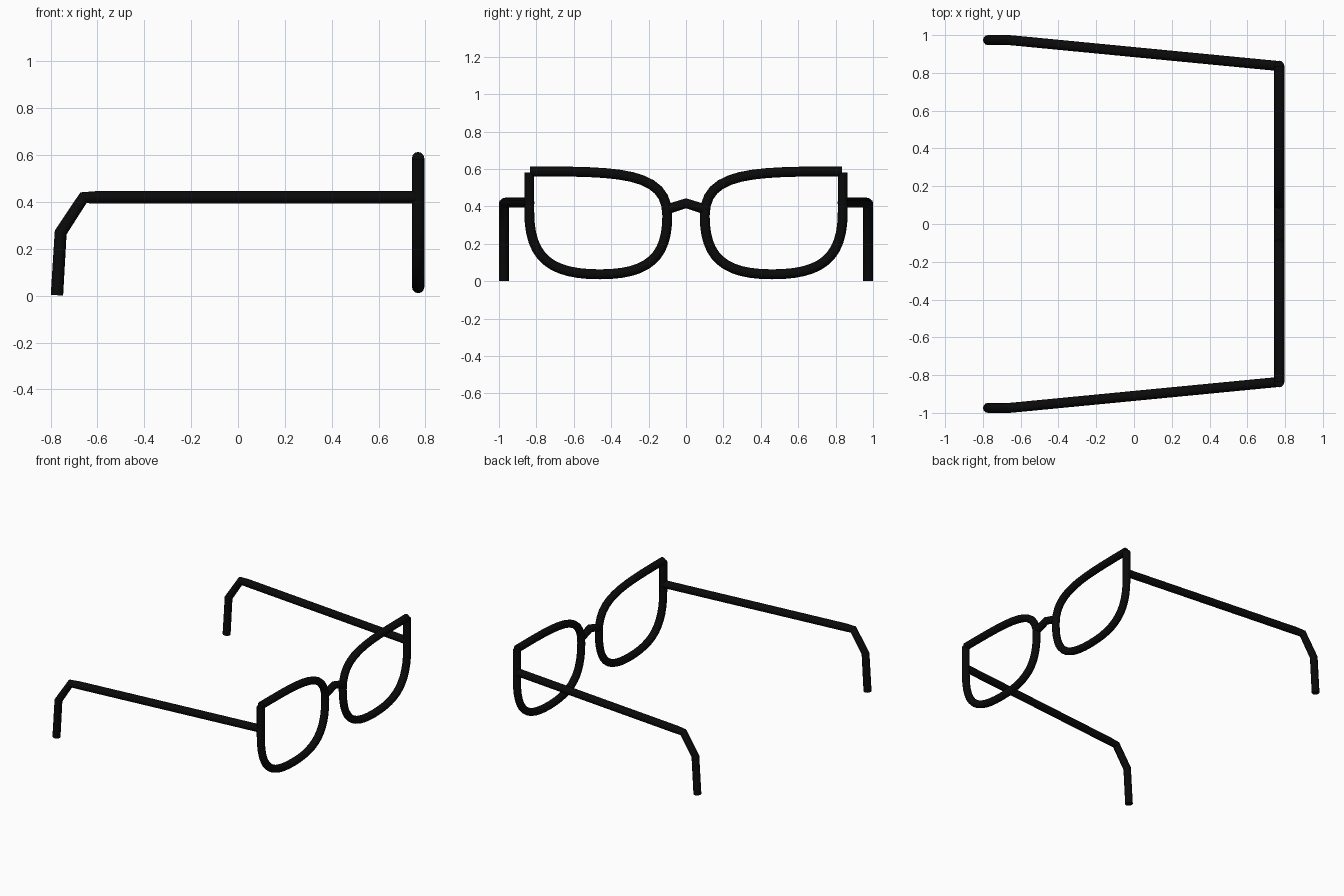
import bpy
import math

if "Cube" in bpy.data.objects:
    bpy.data.objects.remove(bpy.data.objects["Cube"])

RADIUS = 0.0265
FRONT_X = 0.769

black = bpy.data.materials.new("black frame")
black.diffuse_color = (0.003, 0.003, 0.003, 1)
black.use_nodes = True
black.node_tree.nodes["Principled BSDF"].inputs["Base Color"].default_value = black.diffuse_color


def tube(name, points, bezier=False):
    """Round capped tube; bezier points are (left handle, knot, right handle)."""
    cu = bpy.data.curves.new(name, 'CURVE')
    cu.dimensions = '3D'
    cu.bevel_depth = RADIUS
    cu.bevel_resolution = 4
    cu.use_fill_caps = True
    cu.resolution_u = 12
    if bezier:
        sp = cu.splines.new('BEZIER')
        sp.bezier_points.add(len(points) - 1)
        for bp, (left, knot, right) in zip(sp.bezier_points, points):
            bp.handle_left_type = bp.handle_right_type = 'FREE'
            bp.handle_left, bp.co, bp.handle_right = left, knot, right
    else:
        sp = cu.splines.new('POLY')
        sp.points.add(len(points) - 1)
        for p, co in zip(sp.points, points):
            p.co = (*co, 1)
    cu.materials.append(black)
    ob = bpy.data.objects.new(name, cu)
    bpy.context.collection.objects.link(ob)
    bpy.ops.object.select_all(action='DESELECT')
    ob.select_set(True)
    bpy.context.view_layer.objects.active = ob
    bpy.ops.object.convert(target='MESH')
    bpy.ops.object.shade_smooth_by_angle(angle=math.radians(40))


# Rim outline in (y, z): left handle, knot, right handle
RIM = [
    ((0.838, 0.587), (0.834, 0.587), (0.36, 0.587)),
    ((0.10, 0.587), (0.10, 0.35), (0.10, 0.13)),
    ((0.20, 0.037), (0.46, 0.037), (0.72, 0.037)),
    ((0.838, 0.12), (0.838, 0.37), (0.838, 0.44)),
    ((0.838, 0.52), (0.838, 0.582), (0.838, 0.60)),
]

for side, s in (("right", 1), ("left", -1)):
    # Lens rim, open at the sharp outer top corner
    tube(side + "_rim",
         [[(FRONT_X, s * y, z) for y, z in knot] for knot in RIM], bezier=True)
    # Temple arm with the bent ear hook
    tube(side + "_temple_arm", [
        (FRONT_X, s * 0.836, 0.42),
        (-0.60, s * 0.968, 0.42),
        (-0.66, s * 0.9735, 0.418),
        (-0.757, s * 0.9735, 0.27),
        (-0.773, s * 0.9735, 0.002),
    ])

# Nose bridge
tube("nose_bridge", [(FRONT_X, -0.10, 0.385), (FRONT_X, 0, 0.417),
                     (FRONT_X, 0.10, 0.385)])
